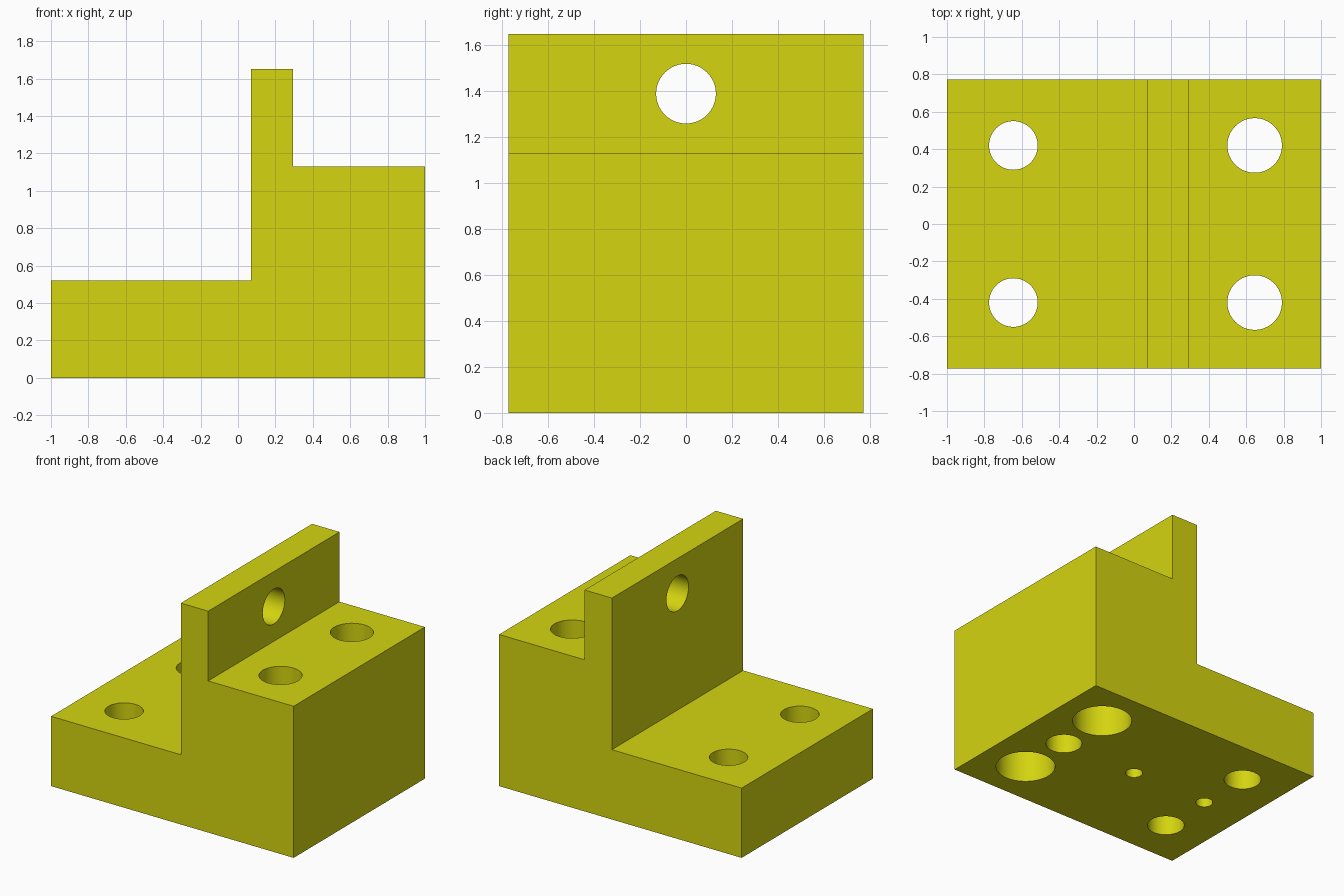
import bpy, bmesh, math
from mathutils import Matrix

cube = bpy.data.objects.get("Cube")
if cube:
    bpy.data.objects.remove(cube, do_unlink=True)

# Single olive yellow colour
mat = bpy.data.materials.new("olive_yellow")
mat.use_nodes = True
color = (0.66, 0.66, 0.005, 1.0)
mat.diffuse_color = color
mat.node_tree.nodes["Principled BSDF"].inputs["Base Color"].default_value = color


def link_mesh(name, bm):
    bmesh.ops.recalc_face_normals(bm, faces=bm.faces)
    mesh = bpy.data.meshes.new(name)
    bm.to_mesh(mesh)
    bm.free()
    mesh.materials.append(mat)
    obj = bpy.data.objects.new(name, mesh)
    bpy.context.collection.objects.link(obj)
    return obj


# Stepped body: side profile (x, z) extruded along y
DEPTH = 0.773
profile = [(-1, 0), (1, 0), (1, 1.13), (0.295, 1.13), (0.295, 1.65),
           (0.07, 1.65), (0.07, 0.52), (-1, 0.52)]
bm = bmesh.new()
face = bm.faces.new([bm.verts.new((x, -DEPTH, z)) for x, z in profile])
ext = bmesh.ops.extrude_face_region(bm, geom=[face])
new_verts = [g for g in ext["geom"] if isinstance(g, bmesh.types.BMVert)]
bmesh.ops.translate(bm, verts=new_verts, vec=(0, 2 * DEPTH, 0))
body = link_mesh("mounting_block", bm)


def drill(name, center, radius, length, axis="Z"):
    """Cut a round hole through the body with a cylinder, then drop the cutter."""
    turn = Matrix.Rotation(math.pi / 2, 4, "Y") if axis == "X" else Matrix()
    bm = bmesh.new()
    bmesh.ops.create_cone(bm, cap_ends=True, segments=64, radius1=radius, radius2=radius,
                          depth=length, matrix=Matrix.Translation(center) @ turn)
    cutter = link_mesh(name, bm)
    cutter.hide_render = True
    mod = body.modifiers.new(name, "BOOLEAN")
    mod.operation = "DIFFERENCE"
    mod.solver = "EXACT"
    mod.object = cutter
    bpy.context.view_layer.objects.active = body
    bpy.ops.object.modifier_apply(modifier=name)
    bpy.data.objects.remove(cutter, do_unlink=True)


def drill_from_below(name, x, y, radius, depth):
    drill(name, (x, y, (depth - 0.1) / 2), radius, depth + 0.1)


# Vertical through holes, with counterbores under the tall side
for y in (-0.42, 0.42):
    drill_from_below("low_step_hole", -0.645, y, 0.13, 0.8)
    drill_from_below("high_step_hole", 0.645, y, 0.146, 1.4)
    drill_from_below("counterbore", 0.645, y, 0.208, 0.61)

# Blind holes in the underside
drill_from_below("blind_hole", 0.645, 0, 0.127, 0.4)
for x in (0, -0.645):
    drill_from_below("pilot_hole", x, 0, 0.06, 0.26)

# Cross hole through the upright wall
drill("wall_hole", (0.18, 0, 1.39), 0.13, 0.6, "X")

# Smooth hole walls, crisp edges
bpy.ops.object.select_all(action="DESELECT")
body.select_set(True)
bpy.context.view_layer.objects.active = body
bpy.ops.object.shade_smooth_by_angle(angle=math.radians(30))
